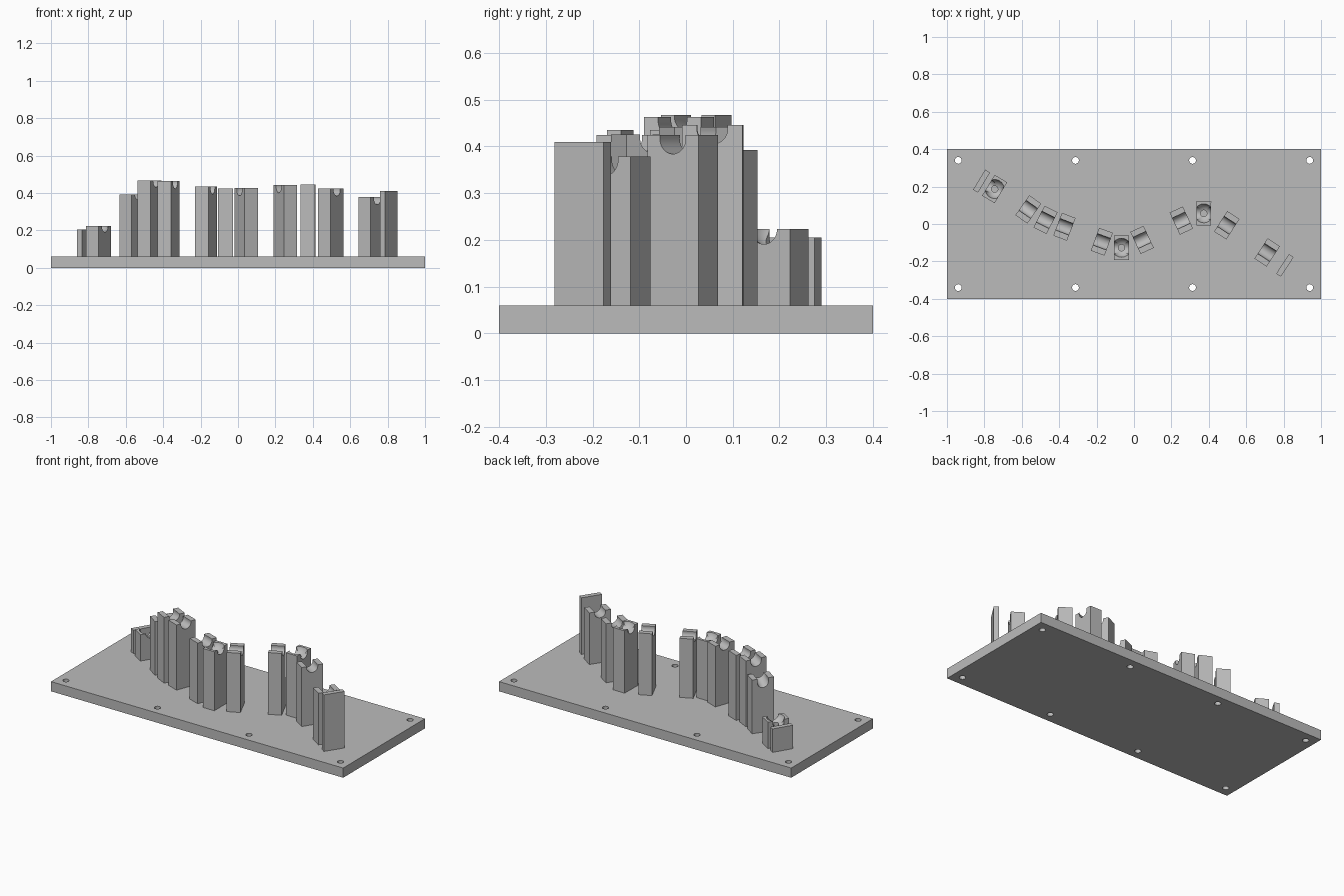
import bpy
from math import radians, atan
from mathutils import Matrix, Vector

cube = bpy.data.objects.get("Cube")
if cube:
    bpy.data.objects.remove(cube, do_unlink=True)

grey = bpy.data.materials.new("light grey")
grey.use_nodes = True
colour = (0.5, 0.5, 0.5, 1)
grey.diffuse_color = colour
grey.node_tree.nodes["Principled BSDF"].inputs["Base Color"].default_value = colour

BASE_TOP = 0.06
RADIUS = 0.033


def finish(obj, name, matrix):
    obj.name = name
    obj.matrix_world = matrix
    obj.data.materials.append(grey)
    return obj


def box(name, matrix, size):
    bpy.ops.mesh.primitive_cube_add(size=1)
    obj = bpy.context.object
    obj.data.transform(Matrix.Diagonal((*size, 1)))
    return finish(obj, name, matrix)


def cylinder(matrix, radius, depth):
    bpy.ops.mesh.primitive_cylinder_add(vertices=40, radius=radius, depth=depth)
    return finish(bpy.context.object, "cutter", matrix)


def sphere(matrix, radius):
    bpy.ops.mesh.primitive_uv_sphere_add(segments=40, ring_count=24, radius=radius)
    return finish(bpy.context.object, "cutter", matrix)


def cut(obj, cutters):
    for cutter in cutters:
        cutter.hide_render = True
        mod = obj.modifiers.new("cut", "BOOLEAN")
        mod.operation = "DIFFERENCE"
        mod.solver = "EXACT"
        mod.object = cutter
        bpy.ops.object.select_all(action="DESELECT")
        bpy.context.view_layer.objects.active = obj
        obj.select_set(True)
        bpy.ops.object.modifier_apply(modifier=mod.name)
        bpy.data.objects.remove(cutter, do_unlink=True)
    bpy.ops.object.shade_smooth_by_angle(angle=radians(30))


def upright(x, y, angle, top):
    """Frame at the top centre; local y runs along the long side."""
    return Matrix.Translation((x, y, top)) @ Matrix.Rotation(radians(angle - 90), 4, "Z")


# Base plate with through holes
base = box("base_plate", Matrix.Translation((0, 0, BASE_TOP / 2)), (2, 0.8, BASE_TOP))
cut(base, [cylinder(Matrix.Translation((x, y, 0.03)), 0.018, 0.2)
           for x in (-0.94, -0.313, 0.313, 0.94) for y in (-0.34, 0.34)])

# Support posts: x, y, long side angle, top, groove slope, screw pocket
posts = [
    (-0.745, 0.187, 59, 0.223, 0.25, True),
    (-0.565, 0.078, 55, 0.392, 0.35, False),
    (-0.473, 0.022, 63, 0.467, 0.15, False),
    (-0.372, -0.015, 69, 0.463, 0, False),
    (-0.172, -0.095, 70, 0.435, 0, False),
    (-0.067, -0.127, 90, 0.425, 0, True),
    (0.043, -0.085, 115, 0.426, 0, False),
    (0.253, 0.018, 115, 0.442, 0, False),
    (0.373, 0.057, 89, 0.446, 0, True),
    (0.496, -0.007, 57, 0.425, 0, False),
    (0.712, -0.152, 57, 0.379, 0, False),
]
for i, (x, y, angle, top, slope, pocket) in enumerate(posts, 1):
    frame = upright(x, y, angle, top)
    height = top - BASE_TOP + 0.01
    post = box(f"support_post_{i}", frame @ Matrix.Translation((0, 0, -height / 2)),
               (0.078, 0.13, height))
    # Round bottomed groove across the top, open upward
    tilt = frame @ Matrix.Translation((0, 0, -0.008)) @ Matrix.Rotation(-atan(slope), 4, "Y")
    cutters = [cylinder(tilt @ Matrix.Rotation(radians(90), 4, "Y"), RADIUS, 0.2),
               box("cutter", tilt @ Matrix.Translation((0, 0, 0.05)),
                   (0.2, 2 * RADIUS - 0.0004, 0.1))]
    if pocket:
        cutters.append(sphere(frame @ Matrix.Translation((0, 0, 0.011)), 0.052))
        cutters.append(cylinder(frame, 0.017, 0.2))
    cut(post, cutters)

# Thin end stops
for name, x, y, angle, top in (("right_end_stop", -0.815, 0.229, 59, 0.205),
                               ("left_end_stop", 0.807, -0.221, 57, 0.41)):
    height = top - BASE_TOP + 0.01
    box(name, upright(x, y, angle, top) @ Matrix.Translation((0, 0, -height / 2)),
        (0.03, 0.125, height))
